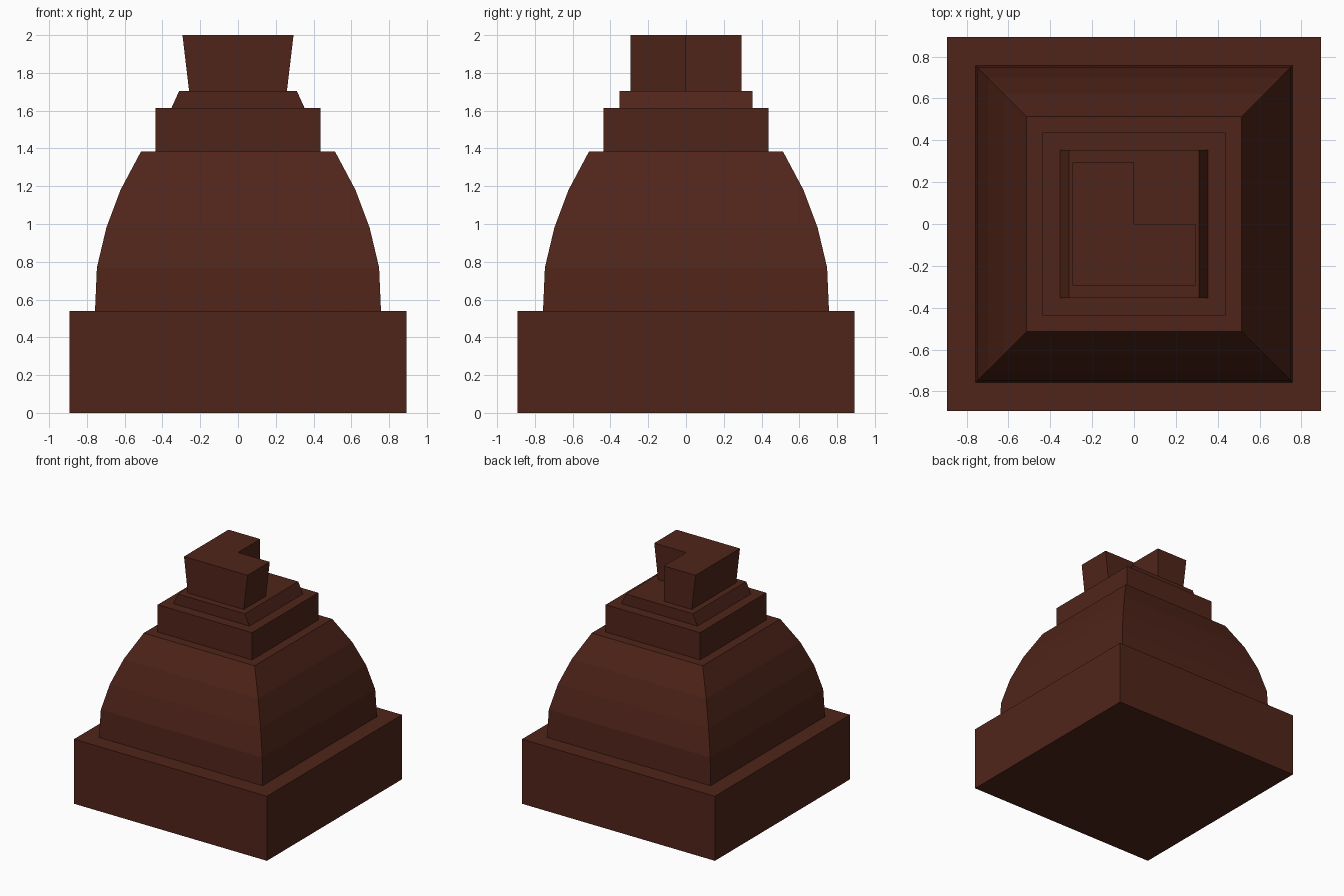
import bpy, bmesh

if "Cube" in bpy.data.objects:
    bpy.data.objects.remove(bpy.data.objects["Cube"])

mat = bpy.data.materials.new("dark_brown")
mat.diffuse_color = (0.08, 0.018, 0.01, 1)
mat.use_nodes = True
mat.node_tree.nodes["Principled BSDF"].inputs["Base Color"].default_value = mat.diffuse_color

SQUARE = [(-1, -1), (1, -1), (1, 1), (-1, 1)]
L_SHAPE = [(-1, -1), (1, -1), (1, 0), (0, 0), (0, 1), (-1, 1)]


def loft(name, outline, levels):
    """Stack scaled copies of an outline; levels are (half_x, half_y, z)."""
    bm = bmesh.new()
    rings = [[bm.verts.new((x * hx, y * hy, z)) for x, y in outline]
             for hx, hy, z in levels]
    n = len(outline)
    for low, high in zip(rings, rings[1:]):
        for i in range(n):
            j = (i + 1) % n
            bm.faces.new((low[i], low[j], high[j], high[i]))
    bm.faces.new(rings[0][::-1])
    bm.faces.new(rings[-1])
    bmesh.ops.recalc_face_normals(bm, faces=bm.faces)
    mesh = bpy.data.meshes.new(name)
    bm.to_mesh(mesh)
    bm.free()
    mesh.materials.append(mat)
    obj = bpy.data.objects.new(name, mesh)
    bpy.context.collection.objects.link(obj)
    return obj


# Square plinth
loft("base", SQUARE, [(0.893, 0.893, 0), (0.893, 0.893, 0.54)])

# Curved four-sided dome
dome_profile = [(0.757, 0.54), (0.747, 0.77), (0.697, 0.98),
                (0.622, 1.18), (0.513, 1.385)]
loft("dome", SQUARE, [(r, r, z) for r, z in dome_profile])

# Square block above the dome
loft("collar", SQUARE, [(0.437, 0.437, 1.385), (0.437, 0.437, 1.613)])

# Step with sloped left and right sides
loft("sloped_step", SQUARE, [(0.353, 0.353, 1.613), (0.311, 0.353, 1.705)])

# L-shaped crown, flaring outwards in x
loft("crown", L_SHAPE, [(0.259, 0.294, 1.705), (0.294, 0.294, 2.0)])
